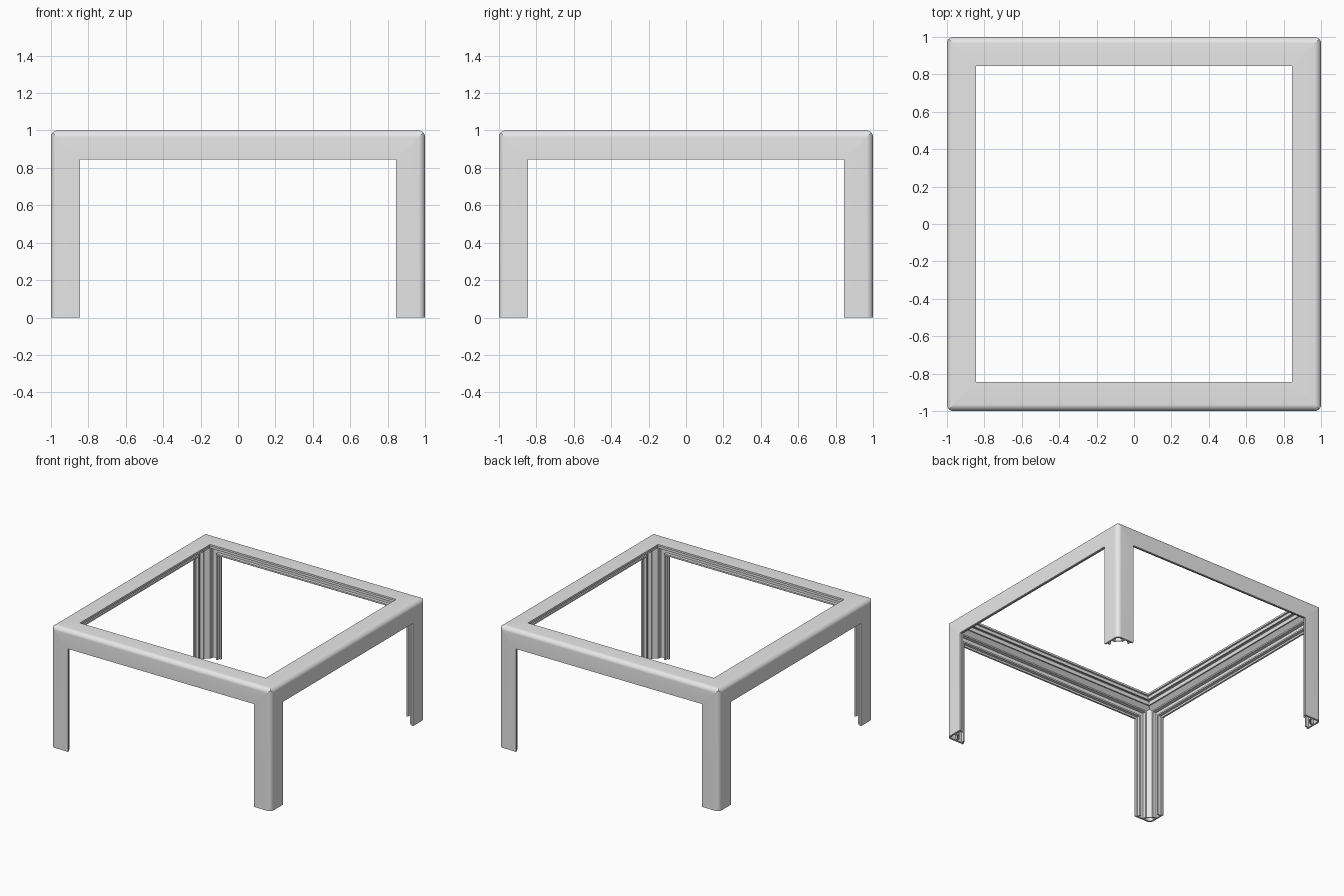
import bpy, bmesh, math
from mathutils import Vector

cube = bpy.data.objects.get("Cube")
if cube:
    bpy.data.objects.remove(cube, do_unlink=True)

metal = bpy.data.materials.new("grey_metal")
grey = (0.8, 0.8, 0.8, 1)
metal.diffuse_color = grey
metal.use_nodes = True
metal.node_tree.nodes["Principled BSDF"].inputs["Base Color"].default_value = grey


def symmetric(half):
    """Close a half profile, whose end points lie on the diagonal, by swapping axes."""
    return half + [(q, p) for p, q in half[-2:0:-1]]


def arc(radius, inset, steps):
    """Rounded corner from the diagonal to the flat face."""
    pts = []
    for i in range(steps + 1):
        a = math.radians(225 + 45 * i / steps)
        pts.append((inset + radius + radius * math.cos(a),
                    inset + radius + radius * math.sin(a)))
    return pts


# Extruded angle section, measured inwards from its outer corner
W, T = 0.155, 0.015
outer = symmetric(arc(0.035, 0, 5) + [
    (W, 0), (W, T), (0.14, T), (0.14, 0.04), (0.128, 0.04), (0.128, T),
    (0.085, T), (0.085, 0.045), (0.075, 0.045), (0.06, 0.06)])
bore = symmetric(arc(0.02, T, 3) + [(0.07, T), (0.07, 0.038), (0.054, 0.054)])[::-1]


def bar(name, place, length, both_mitred):
    """Sweep the section; ends are mitred, or cut square and capped at the floor."""
    bm = bmesh.new()
    rims = []
    for loop in (outer, bore):
        start = [bm.verts.new(place(p, q, max(p, q))) for p, q in loop]
        end = [bm.verts.new(place(p, q, length - (max(p, q) if both_mitred else 0)))
               for p, q in loop]
        n = len(loop)
        for i in range(n):
            j = (i + 1) % n
            bm.faces.new((start[i], start[j], end[j], end[i]))
            rims.append(bm.edges.get((end[i], end[j])))
    # Keep normals outwards for mirrored placements
    o = place(0, 0, 0)
    px, qx, wx = (place(*axis) - o for axis in ((1, 0, 0), (0, 1, 0), (0, 0, 1)))
    if px.cross(qx).dot(wx) < 0:
        bmesh.ops.reverse_faces(bm, faces=bm.faces[:])
    if not both_mitred:
        cap = bmesh.ops.triangle_fill(bm, edges=rims, use_beauty=True)
        faces = [f for f in cap["geom"] if isinstance(f, bmesh.types.BMFace)]
        for f in faces:
            f.normal_update()
            if f.normal.z > 0:
                f.normal_flip()
    mesh = bpy.data.meshes.new(name)
    bm.to_mesh(mesh)
    bm.free()
    mesh.materials.append(metal)
    obj = bpy.data.objects.new(name, mesh)
    bpy.context.collection.objects.link(obj)
    obj.select_set(True)
    bpy.context.view_layer.objects.active = obj


bpy.ops.object.select_all(action="DESELECT")

# Top frame
for s, side in ((-1, "front"), (1, "back")):
    bar(side + "_beam", lambda p, q, w: Vector((w - 1, s * (1 - p), 1 - q)), 2, True)
for s, side in ((-1, "right"), (1, "left")):
    bar(side + "_beam", lambda p, q, w: Vector((s * (1 - p), w - 1, 1 - q)), 2, True)

# Legs
for sy, end in ((-1, "front"), (1, "back")):
    for sx, side in ((-1, "right"), (1, "left")):
        bar(f"{end}_{side}_leg",
            lambda p, q, w: Vector((sx * (1 - p), sy * (1 - q), 1 - w)), 1, False)

bpy.ops.object.shade_smooth_by_angle(angle=math.radians(30))
